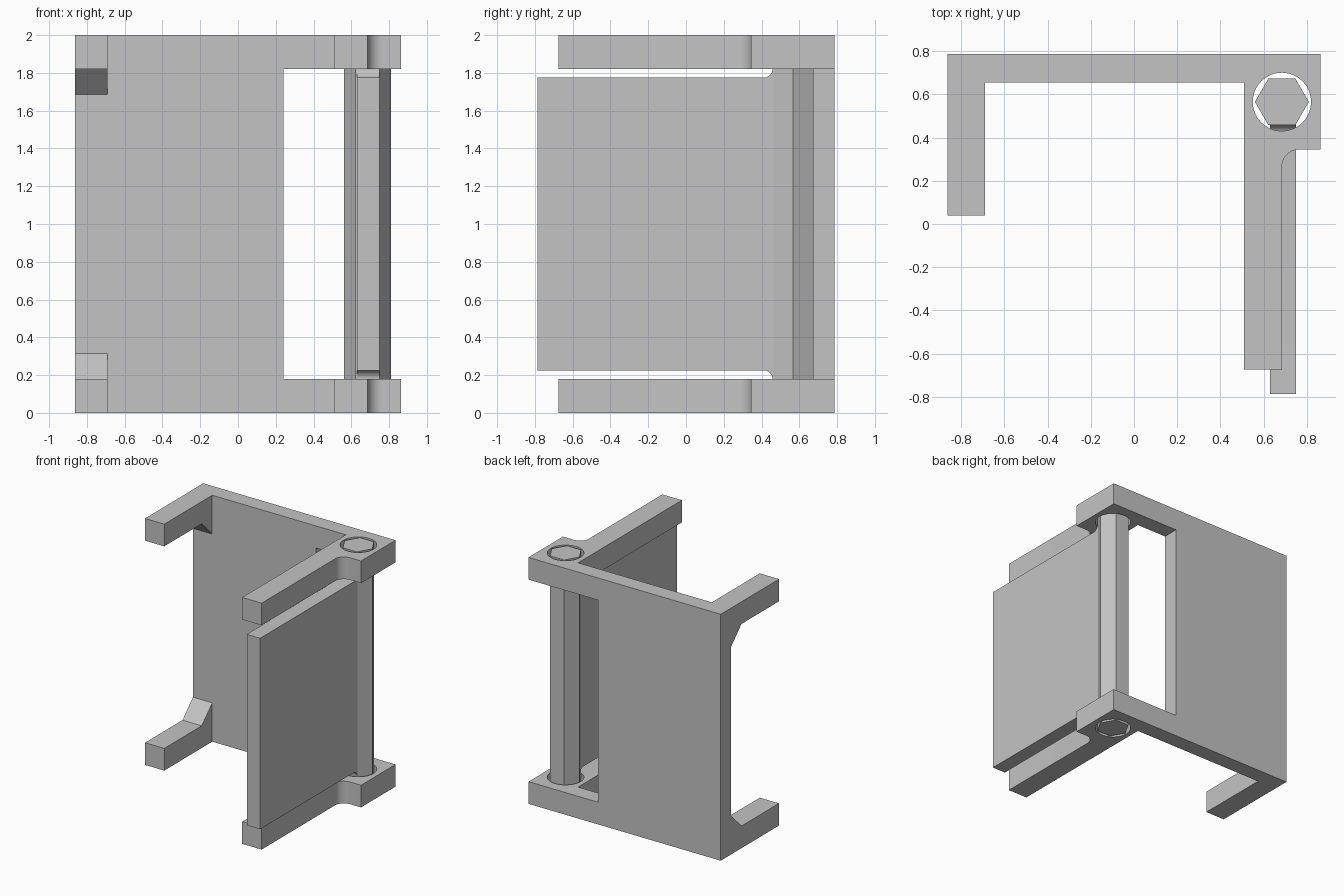
import bpy, bmesh, math
from mathutils import Vector

cube = bpy.data.objects.get("Cube")
if cube:
    bpy.data.objects.remove(cube, do_unlink=True)

grey = bpy.data.materials.new("light_grey")
grey.use_nodes = True
colour = (0.55, 0.55, 0.55, 1)
grey.diffuse_color = colour
grey.node_tree.nodes["Principled BSDF"].inputs["Base Color"].default_value = colour


def prism(name, outline, axis, start, end):
    """Extrude a closed outline along x (points are y, z) or z (points are x, y)."""
    place = (lambda a, b: (start, a, b)) if axis == "x" else (lambda a, b: (a, b, start))
    push = Vector((end - start, 0, 0)) if axis == "x" else Vector((0, 0, end - start))
    bm = bmesh.new()
    face = bm.faces.new([bm.verts.new(place(a, b)) for a, b in outline])
    top = bmesh.ops.extrude_face_region(bm, geom=[face])["geom"]
    bmesh.ops.translate(bm, vec=push, verts=[v for v in top if isinstance(v, bmesh.types.BMVert)])
    bmesh.ops.recalc_face_normals(bm, faces=bm.faces)
    mesh = bpy.data.meshes.new(name)
    bm.to_mesh(mesh)
    bm.free()
    obj = bpy.data.objects.new(name, mesh)
    mesh.materials.append(grey)
    bpy.context.collection.objects.link(obj)
    return obj


def arc(cx, cy, r, a0, a1, n):
    angles = [math.radians(a0 + (a1 - a0) * i / n) for i in range(n + 1)]
    return [(cx + r * math.cos(a), cy + r * math.sin(a)) for a in angles]


def combine(obj, tool, operation):
    """Apply a boolean and discard the tool."""
    mod = obj.modifiers.new("combine", "BOOLEAN")
    mod.object, mod.operation, mod.solver = tool, operation, "EXACT"
    bpy.ops.object.select_all(action="DESELECT")
    bpy.context.view_layer.objects.active = obj
    obj.select_set(True)
    bpy.ops.object.modifier_apply(modifier=mod.name)
    bpy.data.objects.remove(tool, do_unlink=True)


SIDE, BACK, WALL = 0.863, 0.787, 0.655      # outer side, back and inner wall
LOW, HIGH = 0.18, 1.82                      # rail thickness at bottom and top
PIN = (0.685, 0.566)                        # hinge axis

# Bracket: U-shaped plan with a hinge boss and a filleted right arm
plan = [(-SIDE, BACK), (-SIDE, 0.04), (-0.69, 0.04), (-0.69, WALL), (0.51, WALL),
        (0.51, -0.675), (0.685, -0.675)]
plan += arc(0.765, 0.265, 0.08, 180, 90, 10)
plan += [(SIDE, 0.345), (SIDE, BACK)]
bracket = prism("bracket", plan, "z", 0, 2)

# Hinge-side opening, gap between the left arms with gussets, and pin holes
opening = [(-1, LOW), (1, LOW), (1, HIGH), (-1, HIGH)]
combine(bracket, prism("opening_cutter", opening, "x", 0.24, 1), "DIFFERENCE")
gap = [(-1, LOW), (0.52, LOW), (WALL, 0.315), (WALL, 1.685), (0.52, HIGH), (-1, HIGH)]
combine(bracket, prism("gap_cutter", gap, "x", -1, -0.6), "DIFFERENCE")
hole = arc(*PIN, 0.135, 0, 360, 48)[:-1]
combine(bracket, prism("hole_cutter", hole, "z", -0.1, 2.1), "DIFFERENCE")

# Door: hexagonal hinge pin with a leaf flaring into it
door = prism("hinged_door", arc(*PIN, 0.125, 0, 360, 6)[:-1], "z", 0, 2)
front = PIN[1] - 0.125 * math.cos(math.pi / 6)
lower = arc(front - 0.045, LOW, 0.045, 90, 0, 8)
upper = [(y, 2 - z) for y, z in reversed(lower)]
leaf = [(-BACK, 0.225)] + lower + [(0.52, LOW), (0.52, HIGH)] + upper + [(-BACK, 1.775)]
combine(door, prism("leaf", leaf, "x", 0.63, 0.75), "UNION")

# Smooth the fillets and holes, keep edges sharp
for obj in (bracket, door):
    bpy.ops.object.select_all(action="DESELECT")
    bpy.context.view_layer.objects.active = obj
    obj.select_set(True)
    bpy.ops.object.shade_smooth_by_angle(angle=math.radians(30))
